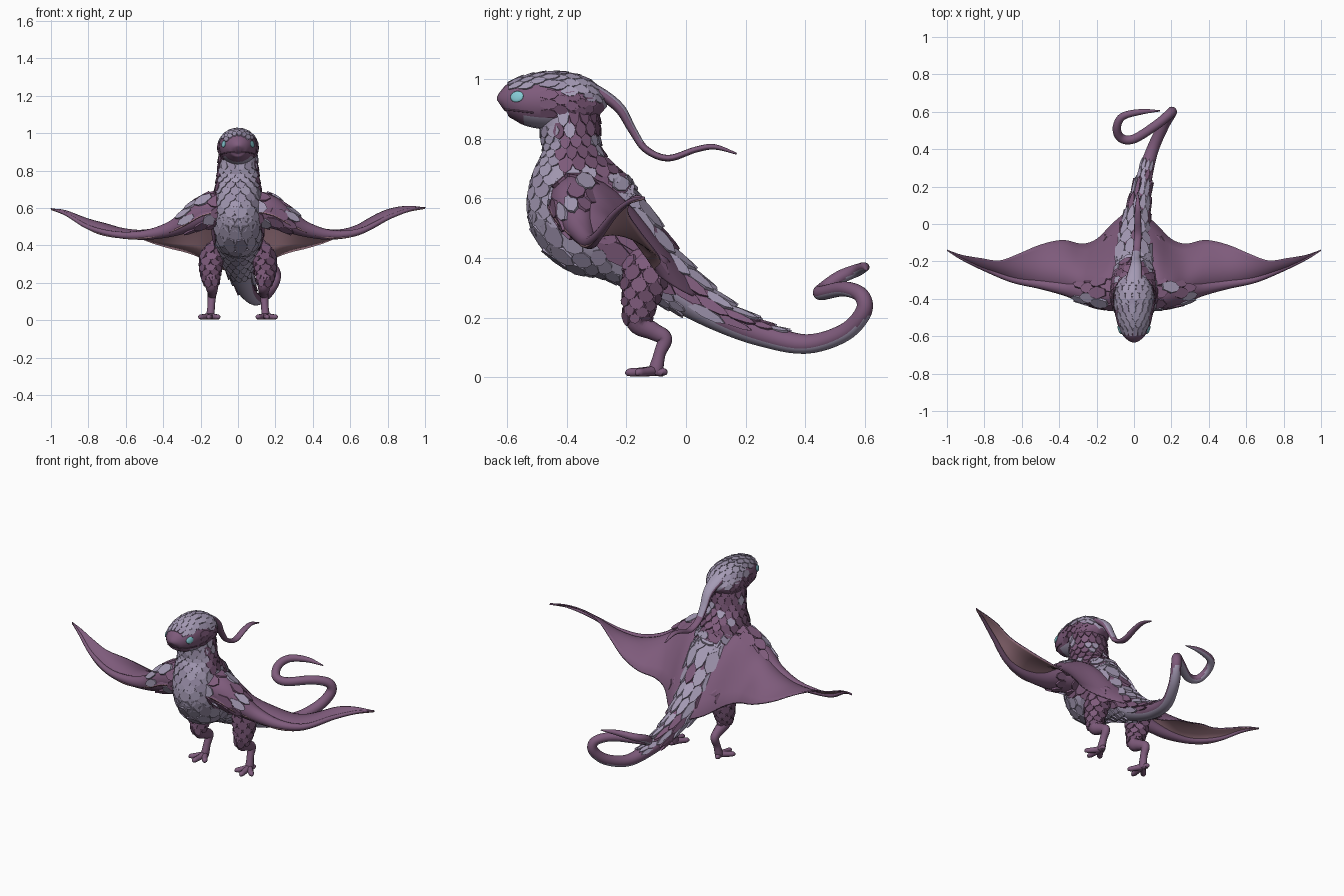
import bpy, bmesh, random
from math import sin, cos, pi, radians, exp
from mathutils import Vector, Matrix

random.seed(4)
cube = bpy.data.objects.get("Cube")
if cube:
    bpy.data.objects.remove(cube)

PURPLE, LAVENDER, DUSTY, MAUVE, CYAN, DEEP = range(6)
palette = [("plum skin", (.21, .105, .2)), ("lavender scale", (.375, .325, .46)),
           ("dusty scale", (.32, .27, .395)), ("mauve membrane", (.38, .205, .25)),
           ("cyan eye", (.24, .6, .67)), ("deep plum scale", (.165, .08, .155))]
materials = []
for label, rgb in palette:
    m = bpy.data.materials.new(label)
    m.use_nodes = True
    m.diffuse_color = (*rgb, 1)
    m.node_tree.nodes["Principled BSDF"].inputs["Base Color"].default_value = (*rgb, 1)
    materials.append(m)


def finish(name, bm, smooth=True):
    bmesh.ops.recalc_face_normals(bm, faces=bm.faces[:])
    for f in bm.faces:
        f.smooth = smooth
    mesh = bpy.data.meshes.new(name)
    bm.to_mesh(mesh)
    bm.free()
    for m in materials:
        mesh.materials.append(m)
    ob = bpy.data.objects.new(name, mesh)
    bpy.context.collection.objects.link(ob)


def loft(name, loops, rule):
    """Skin closed loops of points; rule(i, j) picks each face's colour."""
    bm = bmesh.new()
    rows = [[bm.verts.new(p) for p in loop] for loop in loops]
    n = len(rows[0])
    for i in range(len(rows) - 1):
        for j in range(n):
            k = (j + 1) % n
            f = bm.faces.new((rows[i][j], rows[i][k], rows[i + 1][k], rows[i + 1][j]))
            f.material_index = rule(i, j)
    for i, row in ((0, rows[0]), (len(rows) - 2, rows[-1])):
        bm.faces.new(row).material_index = rule(i, 0)
    finish(name, bm)


def spline(pts, n=6):
    """Smooth interpolation through tuples of any length."""
    out = []
    for i in range(len(pts) - 1):
        a, b, c, d = (pts[max(0, min(len(pts) - 1, i + k))] for k in (-1, 0, 1, 2))
        for s in range(n):
            t = s / n
            out.append([q + .5 * t * (r - p + t * (2 * p - 5 * q + 4 * r - w + t * (3 * (q - r) + w - p)))
                        for p, q, r, w in zip(a, b, c, d)])
    return out + [list(pts[-1])]


def make_rings(pts, side=(1, 0, 0), n=6):
    """Points are x, y, z, half width, half depth; frames are carried along."""
    vals, side, rings = spline(pts, n), Vector(side), []
    for i, v in enumerate(vals):
        t = Vector(vals[min(i + 1, len(vals) - 1)][:3]) - Vector(vals[max(i - 1, 0)][:3])
        t.normalize()
        side = (side - t * side.dot(t)).normalized()
        rings.append((Vector(v[:3]), side, t.cross(side), max(v[3], .002), max(v[4], .002)))
    return rings


def on(ring, a):
    c, side, out, hw, hd = ring
    return c + side * (cos(a) * hw) + out * (sin(a) * hd)


def surface(rings, i, a, step):
    """Point, direction along, direction across, normal, spacing."""
    c, side, out, hw, hd = rings[i]
    p = on(rings[i], a)
    gap = on(rings[min(i + step, len(rings) - 1)], a) - p
    u = gap.normalized()
    w = u.cross(side * (cos(a) / hw) + out * (sin(a) / hd)).normalized()
    return p, u, w, w.cross(u), gap.length


def sweep(name, rings, rule=lambda i, s, nz: PURPLE, seg=20):
    """Rule sees the ring number, the belly-side sine and the upward facing."""
    def colour(i, j):
        a = 2 * pi * (j + .5) / seg
        return rule(i, sin(a), rings[i][1].z * cos(a) + rings[i][2].z * sin(a))
    loft(name, [[on(r, 2 * pi * j / seg) for j in range(seg)] for r in rings], colour)


SHIELD = [(-.5, .25), (0, .5), (.35, .36), (.55, 0), (.35, -.36), (0, -.5), (-.5, -.25)]


def scatter(name, rings, start, stop, step, a0, a1, n, colour, chance=1):
    """Rows of overlapping shield-shaped scales on a swept surface."""
    bm = bmesh.new()
    a0, a1 = radians(a0), radians(a1)
    for row, i in enumerate(range(start, stop, step)):
        for j in range(n):
            if random.random() > chance:
                continue
            a = a0 + (a1 - a0) * (j + .25 + .5 * (row % 2)) / n
            p, u, w, nor, gap = surface(rings, i, a, step)
            wide = (a1 - a0) / n * (rings[i][3] + rings[i][4]) / 2 * random.uniform(.95, 1.15)
            length = max(gap, .012) * 1.45
            lift = .004 + .07 * length
            top = [p + u * (x * length) + w * (y * wide) + nor * (lift * (x + .35)) for x, y in SHIELD]
            up = [bm.verts.new(q) for q in top]
            low = [bm.verts.new(q - nor * .012) for q in top]
            mat = colour(a)
            faces = [bm.faces.new(up), bm.faces.new(low[::-1])]
            for k in range(len(up)):
                e = (k + 1) % len(up)
                faces.append(bm.faces.new((up[k], low[k], low[e], up[e])))
            for f in faces:
                f.material_index = mat
    finish(name, bm, False)


def mix(*choices):
    """Random colour; repeat a colour to make it more common."""
    return lambda a: random.choice(choices)


# Neck, torso and curling tail in one sweep
body = make_rings([
    (0, -.395, .93, .095, .09), (0, -.388, .83, .105, .1), (0, -.382, .76, .112, .097),
    (0, -.375, .68, .125, .143), (0, -.355, .60, .133, .18), (0, -.313, .52, .135, .178),
    (0, -.213, .455, .13, .143), (0, -.11, .367, .1, .102), (.01, 0, .285, .075, .076),
    (.03, .12, .205, .055, .054), (.055, .25, .147, .043, .042), (.1, .4, .112, .033, .033),
    (.16, .53, .15, .03, .03), (.2, .595, .22, .028, .028), (.19, .588, .275, .026, .026),
    (.12, .53, .297, .025, .025), (0, .455, .283, .024, .024), (-.07, .46, .295, .024, .023),
    (-.092, .515, .335, .023, .022), (-.06, .575, .36, .021, .02), (.04, .6, .37, .015, .015),
    (.14, .605, .36, .003, .003)])


def body_colour(i, s, nz):
    return LAVENDER if (s > .42 if i < 54 else nz < -.5) else PURPLE


def back_colour(a):
    return LAVENDER if random.random() < (.8 if abs(a + pi / 2) < .9 else .3) else PURPLE


sweep("body_and_tail", body, body_colour)
scatter("neck_scales", body, 3, 24, 3, -208, 28, 11, mix(PURPLE, PURPLE, DEEP, DEEP, LAVENDER))
scatter("back_scales", body, 24, 58, 4, -205, 25, 8, back_colour)
scatter("tail_scales", body, 58, 63, 2, -150, -30, 4, back_colour)
scatter("belly_scutes", body, 6, 50, 2, 28, 152, 5, mix(LAVENDER, LAVENDER, LAVENDER, DUSTY))

# Head with a pale cap and chin
head = make_rings([
    (0, -.62, .91, .015, .02), (0, -.607, .917, .048, .046), (0, -.565, .926, .078, .074),
    (0, -.5, .927, .097, .092), (0, -.42, .925, .105, .097), (0, -.35, .915, .1, .088),
    (0, -.305, .9, .07, .06), (0, -.285, .885, .02, .03)])
sweep("head", head, lambda i, s, nz: LAVENDER if i > 10 and s < -.6 or i > 13 and s > .7 else PURPLE)
scatter("brow_cap_scales", head, 12, 23, 3, -148, -32, 6, mix(LAVENDER, LAVENDER, LAVENDER, DUSTY))
scatter("crown_cap_scales", head, 23, 38, 3, -162, -18, 7, mix(LAVENDER, LAVENDER, LAVENDER, DUSTY))
for name, a0, a1 in (("left_cheek_scales", -18, 40), ("right_cheek_scales", 140, 198)):
    scatter(name, head, 21, 36, 3, a0, a1, 3, mix(PURPLE, PURPLE, DEEP))

# Lip ridge wrapped round the snout
lips = [on(head[i], radians(26)) for i in (17, 13, 9, 6, 4)]
lips += [Vector((-p.x, p.y, p.z)) for p in lips[::-1]]
sweep("lip_ridge", make_rings([(*p, .003, .003) for p in lips], (0, 0, 1)), lambda i, s, nz: DEEP, 6)

# Trailing head crest
crest = make_rings([
    (0, -.4, 1, .05, .02), (0, -.305, .963, .045, .02), (.01, -.225, .905, .032, .018),
    (.01, -.18, .83, .024, .014), (.015, -.135, .765, .021, .012), (.02, -.06, .735, .02, .011),
    (.02, .03, .763, .018, .01), (.02, .095, .773, .014, .009), (.02, .17, .75, .003, .003)])
sweep("head_crest", crest, lambda i, s, nz: LAVENDER if s < -.3 and i < 22 else PURPLE, 12)


def eye_plate(name, a):
    p, u, w, nor, gap = surface(head, 12, a, 1)
    bm = bmesh.new()
    bmesh.ops.create_uvsphere(bm, u_segments=16, v_segments=8, radius=1)
    frame = Matrix((u * .024, w * .019, nor * .006)).transposed().to_4x4()
    bm.transform(Matrix.Translation(p + nor * .001) @ frame)
    for f in bm.faces:
        f.material_index = CYAN
    finish(name, bm)


for s, label in ((1, "left_"), (-1, "right_")):
    eye_plate(label + "eye", radians(-12 if s > 0 else 192))

    # Wing membrane: x, leading y and z, trailing y and z, arch
    def tilt(x):
        return s * .025 * exp(-((x - .8) / .14) ** 2)

    loops = []
    chord = [k / 10 for k in range(11)]
    for x, ly, lz, ty, tz, arch in spline([
            (.05, -.45, .58, .06, .27, .15), (.12, -.46, .58, .0, .29, .19),
            (.2, -.455, .56, -.08, .34, .165), (.28, -.425, .515, -.105, .37, .115),
            (.38, -.375, .47, -.085, .395, .075), (.5, -.345, .443, -.11, .435, .045),
            (.62, -.315, .45, -.16, .495, .025), (.72, -.28, .478, -.195, .54, .015),
            (.82, -.24, .527, -.182, .575, .01), (.92, -.19, .577, -.165, .6, .004),
            (1, -.143, .6, -.137, .6, 0)], 4):
        top = [Vector((s * x, ly + (ty - ly) * t, lz + (tz - lz) * t + arch * sin(pi * t ** .8) + tilt(x)))
               for t in chord]
        loops.append(top + [p - Vector((0, 0, .008)) for p in top[::-1]])
    loft(label + "wing_membrane", loops, lambda i, j: PURPLE if j < 11 else MAUVE)

    # Wing arm along the leading edge
    arm = make_rings([(s * x, y, z + tilt(x), r, r) for x, y, z, r in (
        (.05, -.36, .59, .09), (.15, -.365, .585, .092), (.25, -.365, .54, .068),
        (.36, -.345, .487, .042), (.5, -.322, .456, .026), (.65, -.297, .466, .017),
        (.8, -.24, .522, .012), (.92, -.185, .58, .008), (1, -.14, .6, .003))], (0, 1, 0))
    sweep(label + "wing_arm", arm, seg=14)
    scatter(label + "shoulder_scales", arm, 4, 14, 3, 0, 360, 9, mix(PURPLE, PURPLE, LAVENDER), .6)

    # Leg with backward hock
    leg = make_rings([(s * x, y, z, w, d) for x, y, z, w, d in (
        (.1, -.12, .4, .05, .07), (.14, -.14, .33, .06, .072), (.146, -.155, .25, .052, .056),
        (.14, -.16, .185, .036, .04), (.138, -.11, .155, .027, .03), (.14, -.072, .13, .023, .026),
        (.143, -.088, .08, .02, .02), (.147, -.1, .03, .022, .024), (.147, -.105, .012, .02, .02))])
    sweep(label + "leg", leg, seg=14)
    scatter(label + "thigh_scales", leg, 4, 17, 2, 0, 360, 7, mix(PURPLE, PURPLE, DEEP))

    # Splayed toes
    for toe, dx, y in (("inner_toe", -.045, -.17), ("middle_toe", .01, -.2),
                       ("outer_toe", .06, -.165), ("back_toe", .01, -.07)):
        x = .147
        path = make_rings([(s * x, -.105, .022, .018, .018),
                           (s * (x + dx * .6), -.105 + (y + .105) * .6, .018, .016, .015),
                           (s * (x + dx * .9), -.105 + (y + .105) * .9, .016, .014, .014),
                           (s * (x + dx), y, .008, .004, .005)], n=4)
        sweep(label + toe, path, seg=10)
